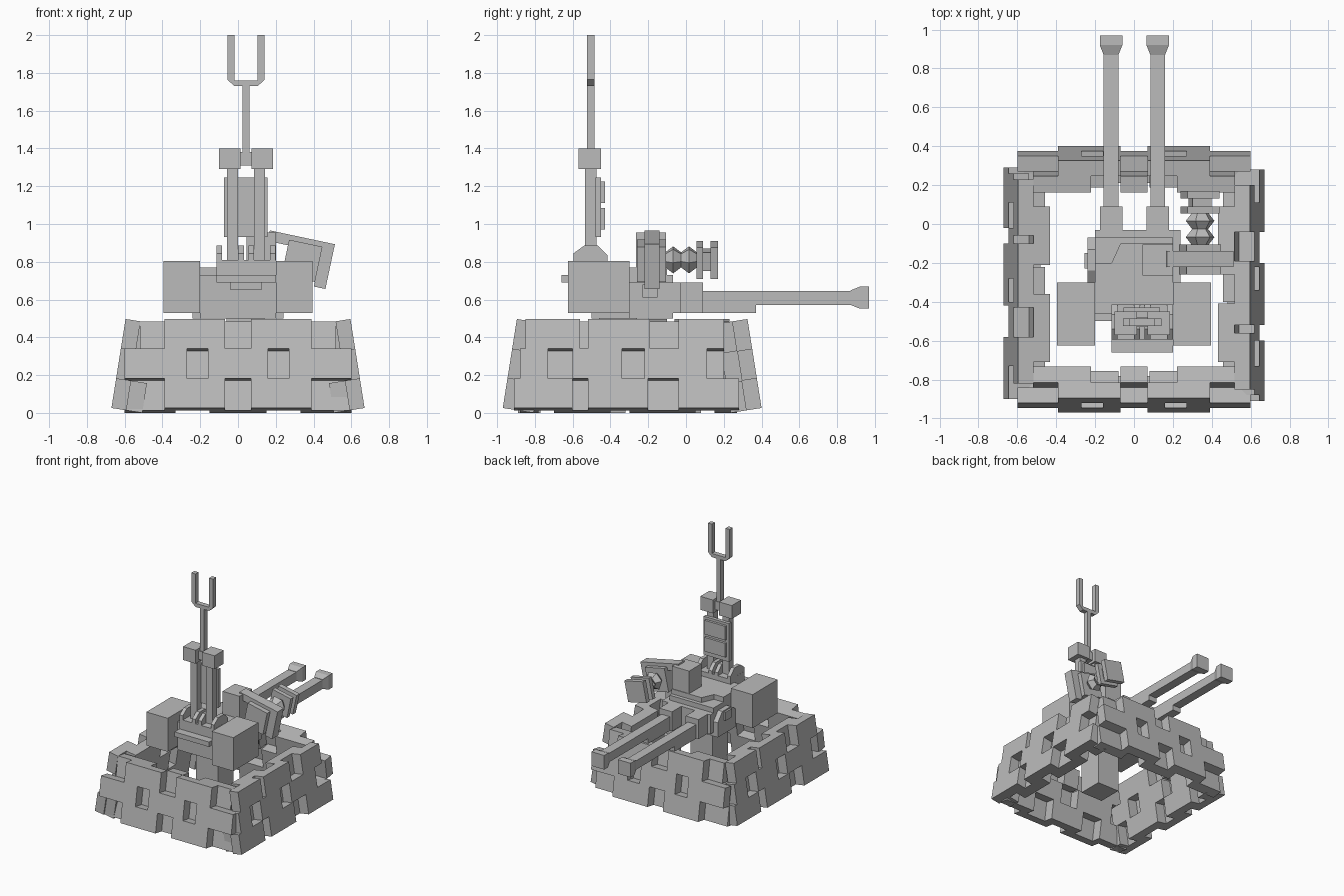
import bpy, bmesh, math
from mathutils import Matrix, Vector

cube = bpy.data.objects.get("Cube")
if cube:
    bpy.data.objects.remove(cube, do_unlink=True)

GREY = (0.5, 0.5, 0.5, 1.0)
mat = bpy.data.materials.new("plain grey")
mat.use_nodes = True
mat.diffuse_color = GREY
mat.node_tree.nodes["Principled BSDF"].inputs["Base Color"].default_value = GREY


def finish(name, bm, matrix=None):
    if matrix:
        bm.transform(matrix)
    bmesh.ops.recalc_face_normals(bm, faces=bm.faces)
    mesh = bpy.data.meshes.new(name)
    bm.to_mesh(mesh)
    bm.free()
    mesh.materials.append(mat)
    ob = bpy.data.objects.new(name, mesh)
    bpy.context.collection.objects.link(ob)
    return ob


def add_box(bm, x, y, z):
    size = Matrix.Diagonal((x[1] - x[0], y[1] - y[0], z[1] - z[0], 1))
    mid = Vector((sum(x) / 2, sum(y) / 2, sum(z) / 2))
    bmesh.ops.create_cube(bm, size=1, matrix=Matrix.Translation(mid) @ size)


def box(name, x, y, z, matrix=None):
    bm = bmesh.new()
    add_box(bm, x, y, z)
    return finish(name, bm, matrix)


def prism(name, points, span, axis):
    """Extrude a profile along x (points are y, z), y (x, z) or z (x, y)."""
    place = {"x": lambda p, t: (t, p[0], p[1]),
             "y": lambda p, t: (p[0], t, p[1]),
             "z": lambda p, t: (p[0], p[1], t)}[axis]
    bm = bmesh.new()
    rings = [[bm.verts.new(place(p, t)) for p in points] for t in span]
    bm.faces.new(rings[0])
    bm.faces.new(rings[1])
    for i in range(len(points)):
        j = (i + 1) % len(points)
        bm.faces.new((rings[0][i], rings[0][j], rings[1][j], rings[1][i]))
    return finish(name, bm)


# Leaning brick walls: an outer and an inner layer of three rows each
LEAN = math.radians(9)
ROW = 0.159


def wall(name, outer, inner, centre, reach, turn):
    bm = bmesh.new()
    for layer, depth in ((outer, (0, 0.08)), (inner, (0.08, 0.165))):
        for i, row in enumerate(layer):
            for span in row:
                add_box(bm, span, depth, (i * ROW, (i + 1) * ROW))
    tilt = Matrix.Translation((0, -reach, 0.026)) @ Matrix.Rotation(-LEAN, 4, "X")
    spin = Matrix.Translation((0, centre, 0)) @ Matrix.Rotation(turn, 4, "Z")
    finish(name, bm, spin @ tilt)


def mirrored(row):
    return [(-b, -a) for a, b in reversed(row)] + row


long_outer = [mirrored([(0.07, 0.39)]),
              [(-0.6, -0.27), (-0.16, 0.16), (0.27, 0.6)],
              mirrored([(0.07, 0.39)])]
long_inner = [[(-0.6, -0.33), (-0.15, 0.15), (0.33, 0.6)],
              mirrored([(0.08, 0.42)]),
              [(-0.52, -0.22), (-0.07, 0.07), (0.22, 0.52)]]
side_outer = [[(-0.6, -0.29), (-0.21, 0.11), (0.27, 0.59)],
              [(-0.57, -0.42), (-0.29, -0.03), (0.09, 0.42)],
              [(-0.54, -0.25), (-0.21, 0.12), (0.27, 0.51)]]
side_inner = [[(-0.57, -0.47), (-0.39, -0.09), (0.01, 0.36), (0.46, 0.58)],
              [(-0.49, -0.19), (-0.09, 0.19), (0.31, 0.51)],
              [(-0.4, -0.1), (0.05, 0.4)]]
wall("front_wall", long_outer, long_inner, -0.285, 0.685, 0)
wall("back_wall", long_outer, long_inner, -0.285, 0.685, math.pi)
wall("left_wall", side_outer, side_inner, -0.31, 0.67, math.pi / 2)
wall("right_wall", side_outer, side_inner, -0.31, 0.67, -math.pi / 2)

# Turret body on its pedestal
box("pedestal", (-0.06, 0.14), (-0.46, -0.26), (0.08, 0.52))
box("turret_body", (-0.2, 0.2), (-0.5, -0.07), (0.5, 0.73))
box("turret_nose", (-0.2, 0.24), (-0.3, -0.03), (0.53, 0.69))
prism("turret_roof", [(-0.2, -0.46), (0.2, -0.46), (0.2, -0.1), (-0.07, -0.1),
                      (-0.115, -0.2), (-0.2, -0.2)], (0.72, 0.77), "z")
box("rear_shelf", (-0.115, 0.2), (-0.66, -0.45), (0.69, 0.73))
box("rear_latch", (-0.04, 0.125), (-0.53, -0.48), (0.65, 0.69))
cheek = [(-0.3, 0.5), (-0.3, 0.65), (-0.24, 0.69), (-0.13, 0.69), (-0.07, 0.62), (-0.07, 0.5)]
for side, s in (("left", 1), ("right", -1)):
    prism(side + "_cheek_plate", cheek, sorted((s * 0.18, s * 0.24)), "x")
    box(side + "_cheek_bolt", sorted((s * 0.23, s * 0.255)), (-0.23, -0.15), (0.61, 0.68))
    box(side + "_pod", sorted((s * 0.2, s * 0.395)), (-0.625, -0.3), (0.53, 0.805))

# Twin cannons pointing backwards
for side, x in (("left", 0.122), ("right", -0.118)):
    box(side + "_cannon_mount", (x - 0.058, x + 0.058), (-0.07, 0.09), (0.53, 0.69))
    box(side + "_cannon_sleeve", (x - 0.038, x + 0.038), (0.09, 0.37), (0.53, 0.645))
    box(side + "_cannon_barrel", (x - 0.038, x + 0.038), (0.37, 0.9), (0.572, 0.645))
    bm = bmesh.new()
    for y, r in ((0.87, 0.038), (0.92, 0.058), (0.97, 0.058)):
        ring = [bm.verts.new((x + a * r, y, 0.61 + b * r))
                for a, b in ((-1, -1), (1, -1), (1, 1), (-1, 1))]
        if y > 0.87:
            for i in range(4):
                bm.faces.new((last[i], last[i - 1], ring[i - 1], ring[i]))
        else:
            bm.faces.new(ring)
        last = ring
    bm.faces.new(last)
    finish(side + "_cannon_muzzle", bm)

# Side gun hung from a tilted bracket
box("sensor_box", (0.045, 0.2), (-0.265, -0.105), (0.75, 0.955))
tilt = Matrix.Translation((0.34, -0.18, 0.81)) @ Matrix.Rotation(math.radians(12), 4, "Y")
box("bracket_beam", (-0.2, 0.152), (-0.04, 0.04), (0.06, 0.117), tilt)
box("bracket_side", (0.09, 0.152), (-0.04, 0.04), (-0.125, 0.117), tilt)
box("gun_housing", (-0.09, 0.09), (-0.08, 0.075), (-0.1, 0.09), tilt)
for name, span in (("rear_flange", (0.235, 0.27)), ("front_flange", (0.31, 0.35))):
    box("gun_" + name, (-0.085, 0.085), span, (-0.085, 0.085), tilt)
box("gun_core", (-0.05, 0.05), (0.26, 0.32), (-0.05, 0.05), tilt)
bm = bmesh.new()
last = None
for i in range(5):
    r = 0.075 if i % 2 else 0.042
    ring = [bm.verts.new((r * math.cos(k * math.pi / 3), 0.07 + i * 0.042,
                          r * math.sin(k * math.pi / 3))) for k in range(6)]
    if last:
        for k in range(6):
            bm.faces.new((last[k], last[k - 1], ring[k - 1], ring[k]))
    else:
        bm.faces.new(ring)
    last = ring
bm.faces.new(last)
finish("gun_bellows", bm, tilt)

# Mast: clamps, twin posts, panels, blocks and fork
MID = 0.0425
box("mast_deck", (-0.115, 0.2), (-0.595, -0.415), (0.73, 0.81))
clamp = [(-0.595, 0.8), (-0.595, 0.845), (-0.54, 0.885), (-0.465, 0.885),
         (-0.415, 0.835), (-0.415, 0.8)]
for side, s in (("left", 1), ("right", -1)):
    for part, a, b in (("outer", 0.127, 0.157), ("inner", 0.012, 0.042)):
        prism(f"{side}_{part}_clamp", clamp, sorted((MID + s * a, MID + s * b)), "x")
    box(side + "_post", sorted((MID + s * 0.042, MID + s * 0.1)), (-0.535, -0.475), (0.8, 1.29))
    box(side + "_mast_block", sorted((MID + s * 0.028, MID + s * 0.143)),
        (-0.57, -0.45), (1.29, 1.4))
box("panel_back", (-0.075, 0.155), (-0.48, -0.45), (0.93, 1.245))
for name, z in (("lower_panel", (0.97, 1.085)), ("upper_panel", (1.11, 1.225))):
    box(name, (-0.055, 0.135), (-0.455, -0.43), z)
box("mast_link", (0.01, 0.075), (-0.53, -0.48), (1.31, 1.38))
half = [(0.018, 1.38), (0.018, 1.73), (0.062, 1.73), (0.099, 1.765),
        (0.099, 2.0), (0.062, 2.0), (0.062, 1.76)]
fork = [(MID + x, z) for x, z in half] + [(MID - x, z) for x, z in reversed(half)]
prism("mast_fork", fork, (-0.525, -0.485), "y")
